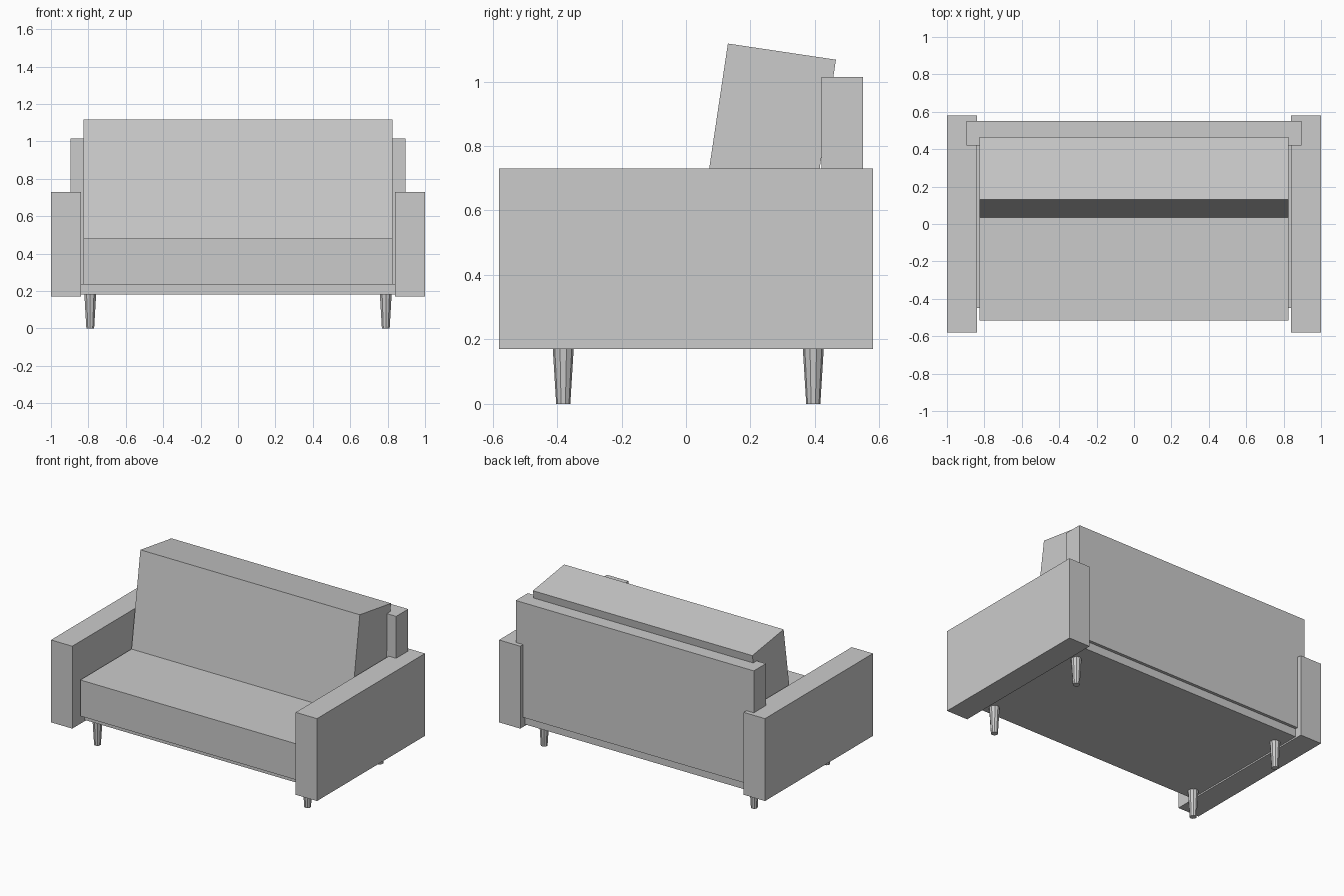
import bpy, bmesh
from math import radians, sin, cos
from mathutils import Matrix

if "Cube" in bpy.data.objects:
    bpy.data.objects.remove(bpy.data.objects["Cube"])


def finish(name, bm):
    bmesh.ops.recalc_face_normals(bm, faces=bm.faces)
    mesh = bpy.data.meshes.new(name)
    bm.to_mesh(mesh)
    bm.free()
    obj = bpy.data.objects.new(name, mesh)
    bpy.context.collection.objects.link(obj)
    return obj


def box(name, x, y, z):
    """Box from (min, max) ranges on each axis."""
    bm = bmesh.ops and bmesh.new()
    size = [r[1] - r[0] for r in (x, y, z)]
    centre = [(r[0] + r[1]) / 2 for r in (x, y, z)]
    bmesh.ops.create_cube(bm, size=1, matrix=Matrix.Translation(centre) @ Matrix.Diagonal((*size, 1)))
    return finish(name, bm)


# Frame, seat cushion and backrest panel
box("base", (-0.842, 0.842), (-0.45, 0.53), (0.18, 0.235))
box("seat_cushion", (-0.825, 0.825), (-0.515, 0.42), (0.235, 0.48))
box("back_panel", (-0.895, 0.895), (0.42, 0.55), (0.235, 1.015))

# Leaning back cushion, pivoted at its top front edge
cushion = box("back_cushion", (-0.825, 0.825), (0, 0.339), (-0.65, 0))
cushion.location = (0, 0.13, 1.118)
cushion.rotation_euler = (radians(-8.5), 0, 0)

# Arms and tapered legs, one of each per side
for side, s in (("left", -1), ("right", 1)):
    box(side + "_arm", sorted((s * 0.84, s * 1.0)), (-0.58, 0.58), (0.17, 0.73))
    for place, y in (("front", -0.381), ("back", 0.395)):
        bm = bmesh.new()
        bmesh.ops.create_cone(bm, cap_ends=True, segments=10, radius1=0.022, radius2=0.033,
                              depth=0.18, matrix=Matrix.Translation((s * 0.79, y, 0.09)))
        finish(f"{place}_{side}_leg", bm)
